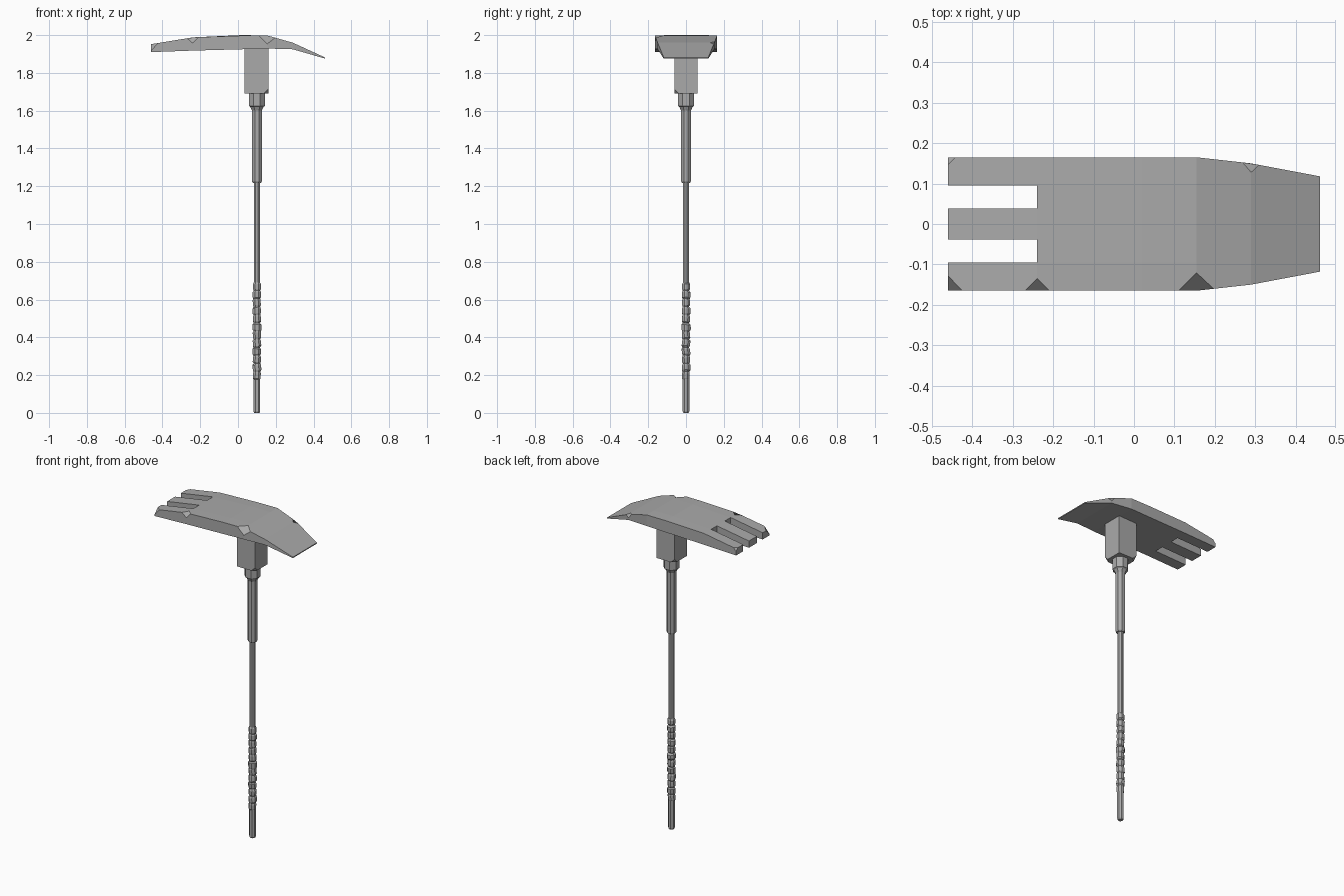
import bpy, bmesh, math, random
from mathutils import Vector, Matrix

random.seed(4)
if "Cube" in bpy.data.objects:
    bpy.data.objects.remove(bpy.data.objects["Cube"])

GREY = (0.4, 0.4, 0.4, 1)
metal = bpy.data.materials.new("plain grey")
metal.use_nodes = True
metal.diffuse_color = GREY
metal.node_tree.nodes["Principled BSDF"].inputs["Base Color"].default_value = GREY

AXIS_X = 0.1  # the shaft sits off centre under the head


def finish(name, bm, location=(0, 0, 0)):
    bmesh.ops.recalc_face_normals(bm, faces=bm.faces)
    mesh = bpy.data.meshes.new(name)
    bm.to_mesh(mesh)
    bm.free()
    mesh.materials.append(metal)
    obj = bpy.data.objects.new(name, mesh)
    obj.location = location
    bpy.context.collection.objects.link(obj)
    return obj


def chip(bm, point, size):
    """Knock off the corner nearest to a point."""
    vert = min(bm.verts, key=lambda v: (v.co - Vector(point)).length)
    bmesh.ops.bevel(bm, geom=[vert], offset=size, segments=1, affect='VERTICES')


def lathe(name, profile, sides=8, wobble=0.0):
    """Stack polygon rings of (radius, height), optionally tilted and shifted."""
    bm = bmesh.new()
    rings = []
    for radius, z in profile:
        tilt, dx, dy = (random.uniform(-1, 1) * wobble for _ in range(3))
        turn = random.uniform(0, math.tau)
        ring = []
        for i in range(sides):
            a = math.tau * (i + 0.5) / sides
            ring.append(bm.verts.new((radius * math.cos(a) + dx, radius * math.sin(a) + dy,
                                      z + 2 * tilt * math.cos(a - turn))))
        rings.append(ring)
    for low, high in zip(rings, rings[1:]):
        for i in range(sides):
            j = (i + 1) % sides
            bm.faces.new((low[i], low[j], high[j], high[i]))
    bm.faces.new(rings[0][::-1])
    bm.faces.new(rings[-1])
    return finish(name, bm, (AXIS_X, 0, 0))


# Head: curved slab, stations of (x, top z, bottom z, half width)
stations = [(-0.46, 1.952, 1.91, 0.165), (-0.24, 1.988, 1.918, 0.165),
            (0.02, 1.997, 1.925, 0.165), (0.155, 1.998, 1.929, 0.165),
            (0.29, 1.96, 1.925, 0.15), (0.46, 1.882, 1.876, 0.118)]
rows = [-1, -0.58, -0.235, 0.235, 0.58, 1]
slots = {(0, 1), (0, 3)}  # cells left out between the three prongs
cells = {(i, j) for i in range(len(stations) - 1) for j in range(len(rows) - 1)} - slots
bm = bmesh.new()
top, bottom = {}, {}
for i, (x, zt, zb, half) in enumerate(stations):
    for j, row in enumerate(rows):
        crown = 0.003 if i == 2 and abs(row) < 0.9 else 0
        top[i, j] = bm.verts.new((x, row * half, zt + crown))
        bottom[i, j] = bm.verts.new((x, row * half, zb))
for i, j in cells:
    quad = [(i, j), (i + 1, j), (i + 1, j + 1), (i, j + 1)]
    bm.faces.new([top[k] for k in quad])
    bm.faces.new([bottom[k] for k in reversed(quad)])
    # close the sides wherever there is no neighbouring cell
    for a, b, neighbour in zip(quad, quad[1:] + quad[:1],
                               [(i, j - 1), (i + 1, j), (i, j + 1), (i - 1, j)]):
        if neighbour not in cells:
            bm.faces.new((top[a], bottom[a], bottom[b], top[b]))
# Worn chips along the edges
chip(bm, (0.155, -0.165, 2), 0.044)
chip(bm, (-0.46, -0.165, 1.95), 0.036)
chip(bm, (-0.24, -0.165, 1.99), 0.03)
chip(bm, (0.29, 0.15, 1.96), 0.022)
chip(bm, (-0.46, 0.165, 1.95), 0.018)
finish("head", bm)

# Socket block with chipped lower corners
bm = bmesh.new()
bmesh.ops.create_cube(bm, size=1, matrix=Matrix.Translation((0, 0, 1.811))
                      @ Matrix.Diagonal((0.126, 0.124, 0.242, 1)))
for sx, sy, size in ((1, -1, 0.025), (-1, 1, 0.025)):
    chip(bm, (sx * 0.063, sy * 0.062, 1.69), size)
finish("socket", bm, (AXIS_X - 0.002, 0, 0))

# Shaft pieces
lathe("collar", [(0.028, 1.6), (0.038, 1.62), (0.046, 1.625), (0.046, 1.695)])
lathe("upper_sleeve", [(0.023, 1.218), (0.028, 1.225), (0.028, 1.605)])
lathe("shaft", [(0.015, 0), (0.019, 0.008), (0.019, 0.2), (0.017, 0.3), (0.017, 1.23)])

# Grip: uneven wrapped bands
bands = 12
step = (0.69 - 0.175) / bands
wrap = []
for n in range(bands):
    z = 0.175 + n * step
    wide = random.uniform(0.022, 0.026)
    wrap += [(wide - 0.005, z), (wide, z + 0.2 * step), (wide, z + 0.8 * step)]
wrap.append((0.018, 0.69))
lathe("grip", wrap, wobble=0.0015)
